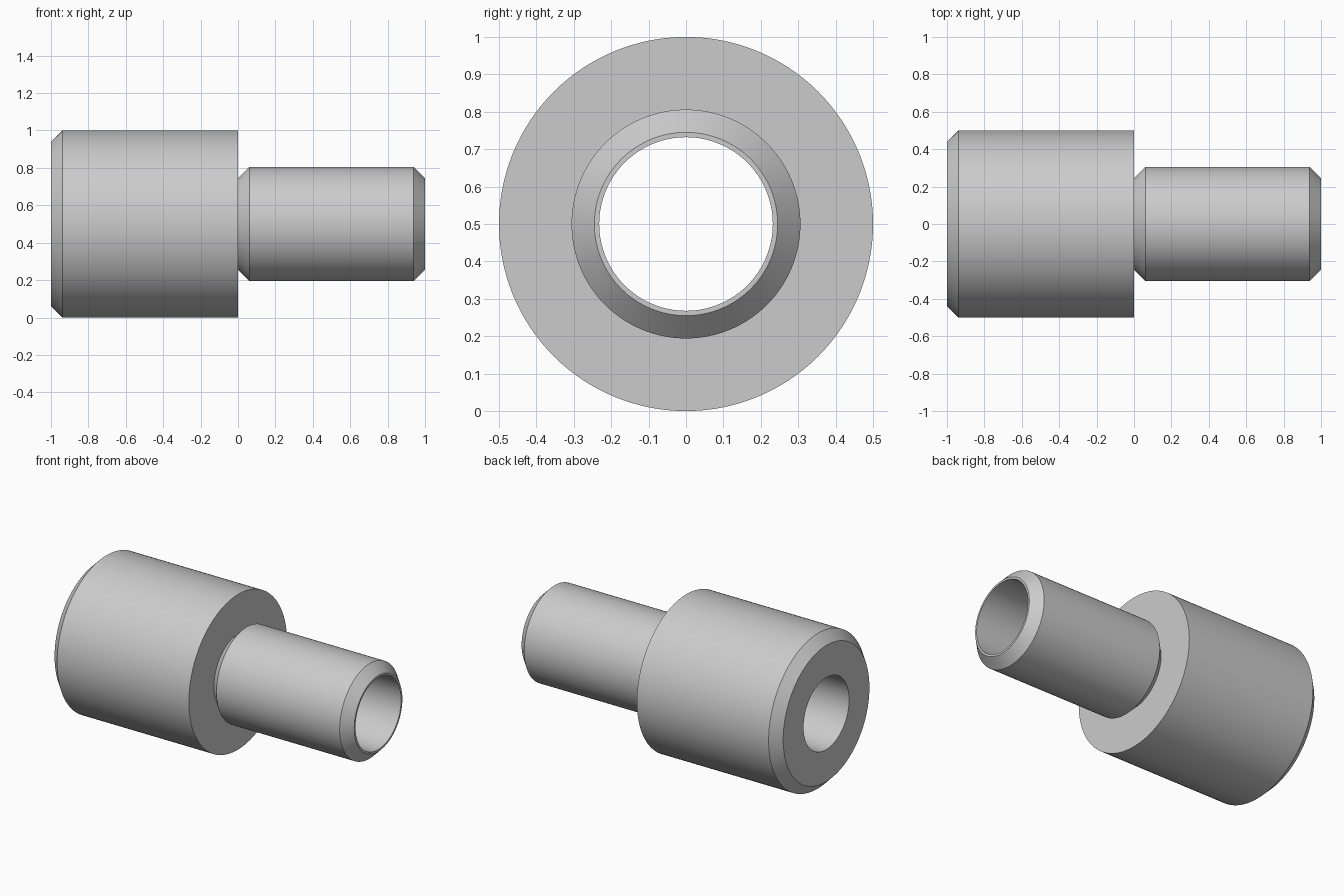
import bpy
import bmesh
from math import pi, radians
from mathutils import Vector

cube = bpy.data.objects.get("Cube")
if cube:
    bpy.data.objects.remove(cube, do_unlink=True)

BODY_R, SPIGOT_R, BORE_R = 0.5, 0.306, 0.232
CHAMFER = 0.061
SEGMENTS = 128

steel = bpy.data.materials.new("grey_steel")
steel.use_nodes = True
colour = (0.6, 0.6, 0.6, 1)
steel.diffuse_color = colour
steel.node_tree.nodes["Principled BSDF"].inputs["Base Color"].default_value = colour

# Closed half-section of the bushing: (position along x, radius)
profile = [
    (-1, BORE_R),
    (-1, BODY_R - CHAMFER),
    (-1 + CHAMFER, BODY_R),
    (0, BODY_R),
    (0, SPIGOT_R - CHAMFER),
    (CHAMFER, SPIGOT_R),
    (1 - CHAMFER, SPIGOT_R),
    (1, SPIGOT_R - CHAMFER),
    (1, BORE_R),
]

# Revolve the section around the horizontal axis
bm = bmesh.new()
verts = [bm.verts.new((x, 0, r)) for x, r in profile]
for a, b in zip(verts, verts[1:] + verts[:1]):
    bm.edges.new((a, b))
bmesh.ops.spin(bm, geom=bm.verts[:] + bm.edges[:], cent=(0, 0, 0),
               axis=(1, 0, 0), angle=2 * pi, steps=SEGMENTS)
bmesh.ops.remove_doubles(bm, verts=bm.verts[:], dist=0.0001)
bmesh.ops.recalc_face_normals(bm, faces=bm.faces[:])
bmesh.ops.translate(bm, verts=bm.verts[:], vec=Vector((0, 0, BODY_R)))

mesh = bpy.data.meshes.new("stepped_bushing")
bm.to_mesh(mesh)
bm.free()
mesh.materials.append(steel)
bushing = bpy.data.objects.new("stepped_bushing", mesh)
bpy.context.collection.objects.link(bushing)

# Smooth round walls with crisp chamfer edges
bpy.ops.object.select_all(action="DESELECT")
bushing.select_set(True)
bpy.context.view_layer.objects.active = bushing
bpy.ops.object.shade_smooth_by_angle(angle=radians(30))
